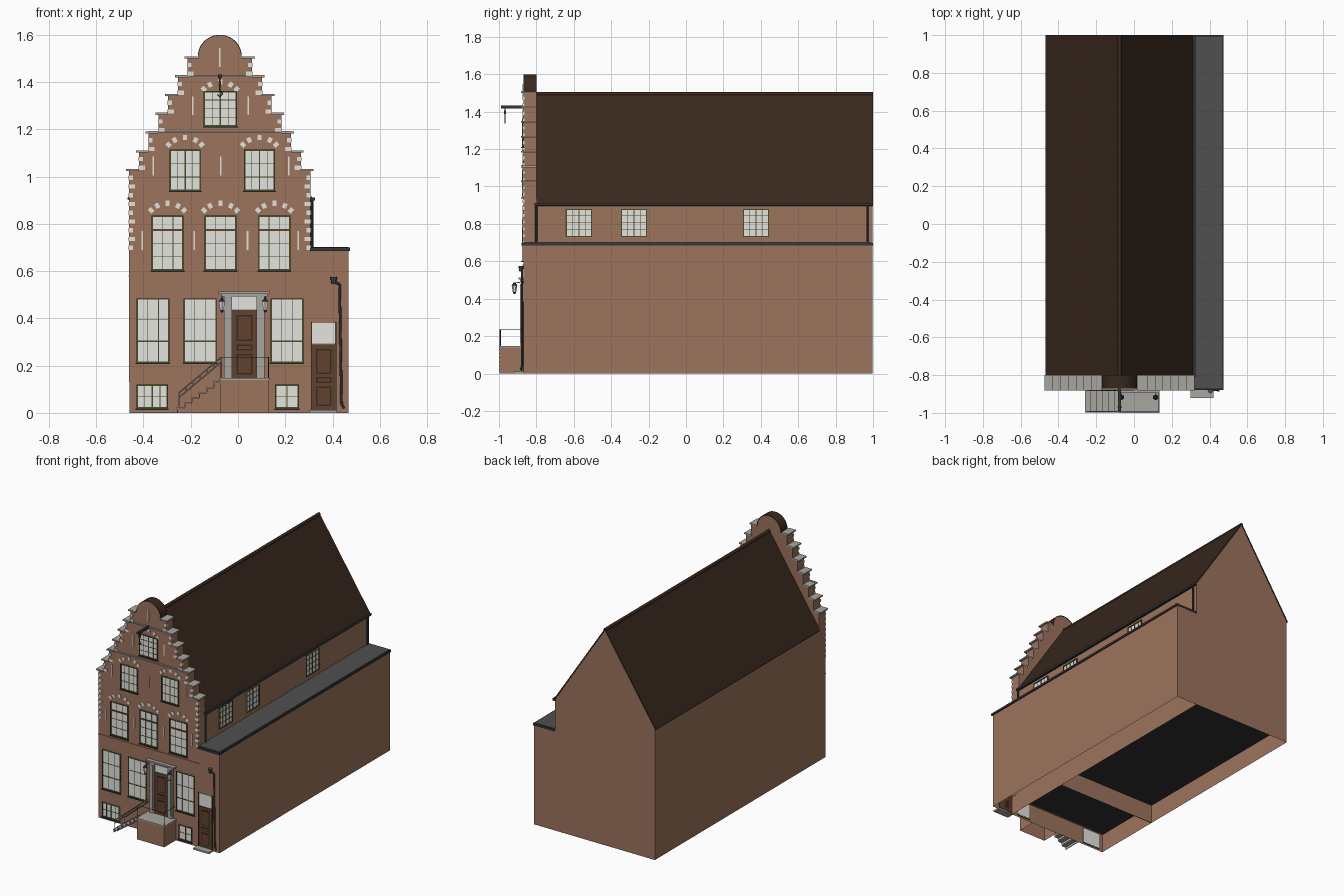
import bpy, bmesh, math
from mathutils import Matrix, Vector

cube = bpy.data.objects.get("Cube")
if cube:
    bpy.data.objects.remove(cube)

COLOURS = {
    "brick": (0.335, 0.172, 0.11), "roof_brown": (0.041, 0.0215, 0.0125),
    "slate_grey": (0.08, 0.08, 0.08), "stone_grey": (0.39, 0.38, 0.35),
    "dark_metal": (0.035, 0.037, 0.04), "pale_glass": (0.77, 0.77, 0.74),
    "window_green": (0.065, 0.075, 0.018), "door_brown": (0.118, 0.052, 0.028),
    "floor_black": (0.03, 0.03, 0.03), "white_stone": (0.78, 0.75, 0.69),
}
mats = {}
for key, rgb in COLOURS.items():
    m = bpy.data.materials.new(key)
    m.use_nodes = True
    m.diffuse_color = (*rgb, 1)
    m.node_tree.nodes["Principled BSDF"].inputs["Base Color"].default_value = (*rgb, 1)
    mats[key] = m

parts = {}
CX, FRONT, SIDE = -0.077, -0.87, 0.306


def part(name, mat):
    return parts.setdefault(name, (bmesh.new(), mat))[0]


def box(name, mat, x0, x1, y0, y1, z0, z1, turn=0):
    mid = Vector((x0 + x1, y0 + y1, z0 + z1)) / 2
    mtx = (Matrix.Translation(mid) @ Matrix.Rotation(turn, 4, "Y")
           @ Matrix.Diagonal((x1 - x0, y1 - y0, z1 - z0, 1)))
    bmesh.ops.create_cube(part(name, mat), size=1, matrix=mtx)


def rod(name, mat, a, b, r, r2=None, sides=8):
    a, b = Vector(a), Vector(b)
    d = b - a
    mtx = Matrix.Translation((a + b) / 2) @ d.to_track_quat("Z", "Y").to_matrix().to_4x4()
    bmesh.ops.create_cone(part(name, mat), cap_ends=True, segments=sides, radius1=r,
                          radius2=r if r2 is None else r2, depth=d.length, matrix=mtx)


def path(name, mat, pts, r):
    for a, b in zip(pts, pts[1:]):
        rod(name, mat, a, b, r)


def prism(name, mat, pts, y0, y1, open_base=False):
    # the last profile point to the first is the base edge
    bm = part(name, mat)
    f = [bm.verts.new((x, y0, z)) for x, z in pts]
    b = [bm.verts.new((x, y1, z)) for x, z in pts]
    bm.faces.new(f)
    bm.faces.new(b[::-1])
    n = len(pts)
    for i in range(n - 1 if open_base else n):
        j = (i + 1) % n
        bm.faces.new((f[j], f[i], b[i], b[j]))
    bmesh.ops.recalc_face_normals(bm, faces=bm.faces)


def plate(name, mat, u0, u1, z0, z1, depth, side=False):
    if side:
        box(name, mat, SIDE - 0.004, SIDE + depth, u0, u1, z0, z1)
    else:
        box(name, mat, u0, u1, FRONT - depth, FRONT + 0.004, z0, z1)


def window(name, u0, u1, z0, z1, cols, rows, side=False, thick_col=None, thick_row=None):
    plate(name + "_panes", "pale_glass", u0, u1, z0, z1, 0.003, side)
    bars, green, e = name + "_frame", "window_green", 0.006
    for a, b in ((u0, u0 + e), (u1 - e, u1)):
        plate(bars, green, a, b, z0, z1, 0.007, side)
    for a, b in ((z0, z0 + e), (z1 - e, z1)):
        plate(bars, green, u0, u1, a, b, 0.007, side)
    for i in range(1, cols):
        u, t = u0 + (u1 - u0) * i / cols, 0.003 if i == thick_col else 0.0013
        plate(bars, green, u - t, u + t, z0, z1, 0.005, side)
    for i in range(1, rows):
        z, t = z0 + (z1 - z0) * i / rows, 0.003 if i == thick_row else 0.0013
        plate(bars, green, u0, u1, z - t, z + t, 0.005, side)
    if not side:
        plate(name + "_sill", "dark_metal", u0 - 0.003, u1 + 0.003, z0 - 0.005, z0, 0.012)


def arch(x, top):
    r = 0.097
    for deg in (-46, -27, 0, 27, 46):
        t = math.radians(deg)
        px, pz = x + r * math.sin(t), top - r + r * math.cos(t)
        box("arch_blocks", "white_stone", px - 0.009, px + 0.009, FRONT - 0.004, FRONT + 0.004,
            pz - 0.011, pz + 0.011, t)


def door(name, x0, x1, z0, z1):
    plate(name, "door_brown", x0, x1, z0, z1, 0.006)
    h, e = z1 - z0, 0.018
    for lo, hi in ((0.06, 0.36), (0.41, 0.50), (0.55, 0.93)):
        a, b = z0 + h * lo, z0 + h * hi
        plate(name + "_panel_edges", "roof_brown", x0 + e, x1 - e, a, b, 0.008)
        plate(name + "_panels", "door_brown", x0 + e + 0.006, x1 - e - 0.006, a + 0.006, b - 0.006, 0.0095)


# Main house, side annex and basement
prism("house_walls", "brick", [(-0.46, 0), (-0.46, 0.91), (CX, 1.49), (SIDE, 0.91), (SIDE, 0)],
      FRONT + 0.001, 0.998, True)
prism("annex_walls", "brick", [(SIDE, 0), (SIDE, 0.69), (0.467, 0.69), (0.467, 0)], FRONT, 0.998, True)
box("basement_floor", "floor_black", -0.459, 0.304, -0.86, 0.99, 0.13, 0.135)
box("basement_partition", "brick", -0.459, 0.304, -0.375, -0.37, 0, 0.13)

# Roofs, gutters and rainwater pipes
prism("main_roof", "roof_brown", [(-0.469, 0.908), (CX, 1.503), (0.318, 0.905), (0.312, 0.897),
                                  (CX, 1.488), (-0.464, 0.9)], -0.8, 1)
rod("ridge_cap", "roof_brown", (CX, -0.8, 1.494), (CX, 1, 1.494), 0.011, sides=32)
box("annex_roof_edge", "dark_metal", 0.305, 0.475, -0.88, 1, 0.685, 0.699)
box("annex_roof", "slate_grey", 0.308, 0.467, -0.868, 0.99, 0.69, 0.702)
box("eave_gutter", "dark_metal", 0.304, 0.325, -0.81, 1, 0.898, 0.912)
for y in (-0.8, 0.97):
    rod("gutter_pipe", "dark_metal", (0.313, y, 0.69), (0.313, y, 0.9), 0.006)
rod("hopper", "slate_grey", (0.405, -0.882, 0.545), (0.405, -0.882, 0.575), 0.009, 0.015)
path("front_pipe", "slate_grey", [(0.405, -0.878, 0.555), (0.43, -0.878, 0.545), (0.438, -0.878, 0.04),
                                  (0.448, -0.883, 0.02)], 0.0055)

# Stepped gable with capstones and edge blocks
steps = [(0.384 - 0.0412 * i, 1.025 + 0.0795 * i) for i in range(7)]
half, low = [(steps[0][0], 0.13)], 0.13
for w, z in steps:
    half += [(w, low), (w, z)] if low > 0.13 else [(w, z)]
    low = z
dome = [(0.09 * math.cos(t * math.pi / 24), 1.507 + 0.09 * math.sin(t * math.pi / 24)) for t in range(25)]
outline = half + [(0.09, low)] + dome + [(-0.09, low)] + [(-x, z) for x, z in reversed(half)]
prism("stepped_gable", "brick", [(CX + x, z) for x, z in outline], FRONT, -0.8)
rim = [(0.09, low), *dome, (-0.09, low)]
cover = [(CX + x * 1.03, z + 0.003) for x, z in rim] + [(CX + x * 0.98, z - 0.002) for x, z in reversed(rim)]
prism("gable_top_cover", "roof_brown", cover, FRONT + 0.001, -0.799)
for i, (w, z) in enumerate(steps):
    for s in (-1, 1):
        a, b = sorted((CX + s * (w + 0.012), CX + s * (w - 0.042)))
        box("capstones", "stone_grey", a, b, -0.882, -0.799, z - 0.002, z + 0.007)
        for k in range(9 if i == 0 else 2):
            bz = z - 0.03 - k * 0.037
            long = 0.026 if k % 2 else 0.017
            a, b = sorted((CX + s * (w + 0.002), CX + s * (w - long)))
            box("edge_blocks", "white_stone", a, b, FRONT - 0.004, FRONT + 0.007, bz - 0.009, bz + 0.009)

# Facade bands and wall anchors
plate("cornice", "stone_grey", -0.38, 0.226, 1.186, 1.194, 0.008)
plate("cornice", "stone_grey", -0.255, 0.10, 1.421, 1.429, 0.008)
plate("brick_band", "brick", -0.463, 0.309, 0.577, 0.582, 0.004)
anchors = {0.73: (-0.405, -0.185, 0.04, 0.255), 1.045: (-0.358, -0.073, 0.215),
           1.3: (-0.192, 0.043), 1.505: (-0.077,)}
for z, xs in anchors.items():
    for x in xs:
        plate("wall_anchors", "white_stone", x - 0.0035, x + 0.0035, z - 0.04, z + 0.04, 0.004)

# Front windows, storey by storey
for x in (-0.36, -0.16, 0.207):
    window("ground_window", x - 0.07, x + 0.07, 0.212, 0.485, 3, 3, thick_row=1)
for x in (-0.298, -0.074, 0.154):
    window("first_floor_window", x - 0.068, x + 0.068, 0.602, 0.835, 3, 4)
    plate("transom_bar", "door_brown", x - 0.062, x + 0.062, 0.77, 0.779, 0.008)
    arch(x, 0.887)
for x in (-0.224, 0.091):
    window("second_floor_window", x - 0.066, x + 0.066, 0.94, 1.115, 4, 3, thick_col=2)
    arch(x, 1.165)
window("attic_window", -0.145, -0.004, 1.212, 1.362, 4, 4, thick_col=2)
arch(-0.075, 1.4)
window("basement_window", -0.43, -0.297, 0.018, 0.12, 4, 2, thick_col=2)
window("basement_window", 0.157, 0.258, 0.018, 0.12, 2, 2, thick_col=1)

# Side windows above the annex
for y in (-0.573, -0.278, 0.375):
    window("side_window", y - 0.07, y + 0.07, 0.73, 0.88, 4, 4, True, thick_col=2)

# Main door with stone surround
door("main_door", -0.025, 0.08, 0.145, 0.435)
plate("door_light", "pale_glass", -0.025, 0.08, 0.437, 0.492, 0.005)
for x in (-0.043, 0.096):
    box("door_pillars", "stone_grey", x - 0.017, x + 0.017, -0.883, FRONT, 0.145, 0.495)
    box("door_pillars", "stone_grey", x - 0.008, x + 0.008, -0.887, FRONT, 0.165, 0.48)
box("door_entablature", "stone_grey", -0.07, 0.125, -0.887, FRONT, 0.492, 0.503)
box("door_entablature", "stone_grey", -0.082, 0.136, -0.895, FRONT, 0.503, 0.513)

# Annex door with light and doorstep
door("annex_door", 0.313, 0.413, 0.012, 0.29)
plate("annex_door_light", "pale_glass", 0.313, 0.413, 0.294, 0.38, 0.005)
for a, b in ((0.309, 0.314), (0.411, 0.416)):
    plate("annex_door_frame", "window_green", a, b, 0.01, 0.384, 0.0095)
box("annex_doorstep", "stone_grey", 0.3, 0.42, -0.92, FRONT, 0, 0.012)

# Stoop: hollow landing, open stair flight and railings
prism("landing", "brick", [(-0.075, 0), (-0.075, 0.14), (0.132, 0.14), (0.132, 0)], -0.997, FRONT, True)
box("landing_slab", "stone_grey", -0.078, 0.136, -1, FRONT, 0.14, 0.148)
for i in range(6):
    x, z = -0.26 + i * 0.031, 0.022 * (i + 1)
    box("stair_risers", "stone_grey", x + 0.002, x + 0.006, -0.998, FRONT, z - 0.022, z - 0.005)
    box("stair_treads", "stone_grey", x, x + 0.034, -0.999, FRONT, z - 0.006, z)
for y in (-0.993, -0.882):
    for dz in (0, -0.02):
        rod("stair_rail", "stone_grey", (-0.25, y, 0.085 + dz), (-0.072, y, 0.235 + dz), 0.003)
    for i in range(7):
        x, z = -0.25 + i * 0.0297, 0.085 + i * 0.025
        rod("rail_spacers", "stone_grey", (x, y, z - 0.02), (x, y, z), 0.002, sides=6)
    rod("stair_post", "stone_grey", (-0.25, y, 0.02), (-0.25, y, 0.085), 0.002, sides=6)
path("landing_rail", "dark_metal", [(-0.072, -0.993, 0.235), (0.129, -0.993, 0.235), (0.129, -0.875, 0.235)], 0.0015)
for x in (-0.072, 0.129):
    rod("landing_posts", "dark_metal", (x, -0.993, 0.145), (x, -0.993, 0.235), 0.0015)

# Wall lanterns
for x in (-0.068, 0.115):
    rod("lantern_glass", "pale_glass", (x, -0.917, 0.435), (x, -0.917, 0.472), 0.009, 0.015, 6)
    rod("lantern_cap", "dark_metal", (x, -0.917, 0.472), (x, -0.917, 0.486), 0.016, 0.004, 6)
    rod("lantern_foot", "dark_metal", (x, -0.917, 0.425), (x, -0.917, 0.435), 0.004, 0.009, 6)
    path("lantern_bracket", "dark_metal", [(x, -0.917, 0.484), (x, FRONT, 0.49)], 0.002)

# Hoisting beam with hook
box("hoist_beam", "dark_metal", CX - 0.007, CX + 0.009, -0.99, FRONT, 1.418, 1.433)
path("hoist_hook", "dark_metal", [(CX, -0.968, 1.42), (CX, -0.968, 1.365), (CX + 0.012, -0.968, 1.35),
                                  (CX, -0.968, 1.338), (CX - 0.01, -0.968, 1.348)], 0.0025)
box("hoist_pulley", "dark_metal", CX - 0.006, CX + 0.006, -0.974, -0.962, 1.387, 1.405)

for name, (bm, mat) in parts.items():
    mesh = bpy.data.meshes.new(name)
    bm.to_mesh(mesh)
    bm.free()
    mesh.materials.append(mats[mat])
    bpy.context.collection.objects.link(bpy.data.objects.new(name, mesh))
